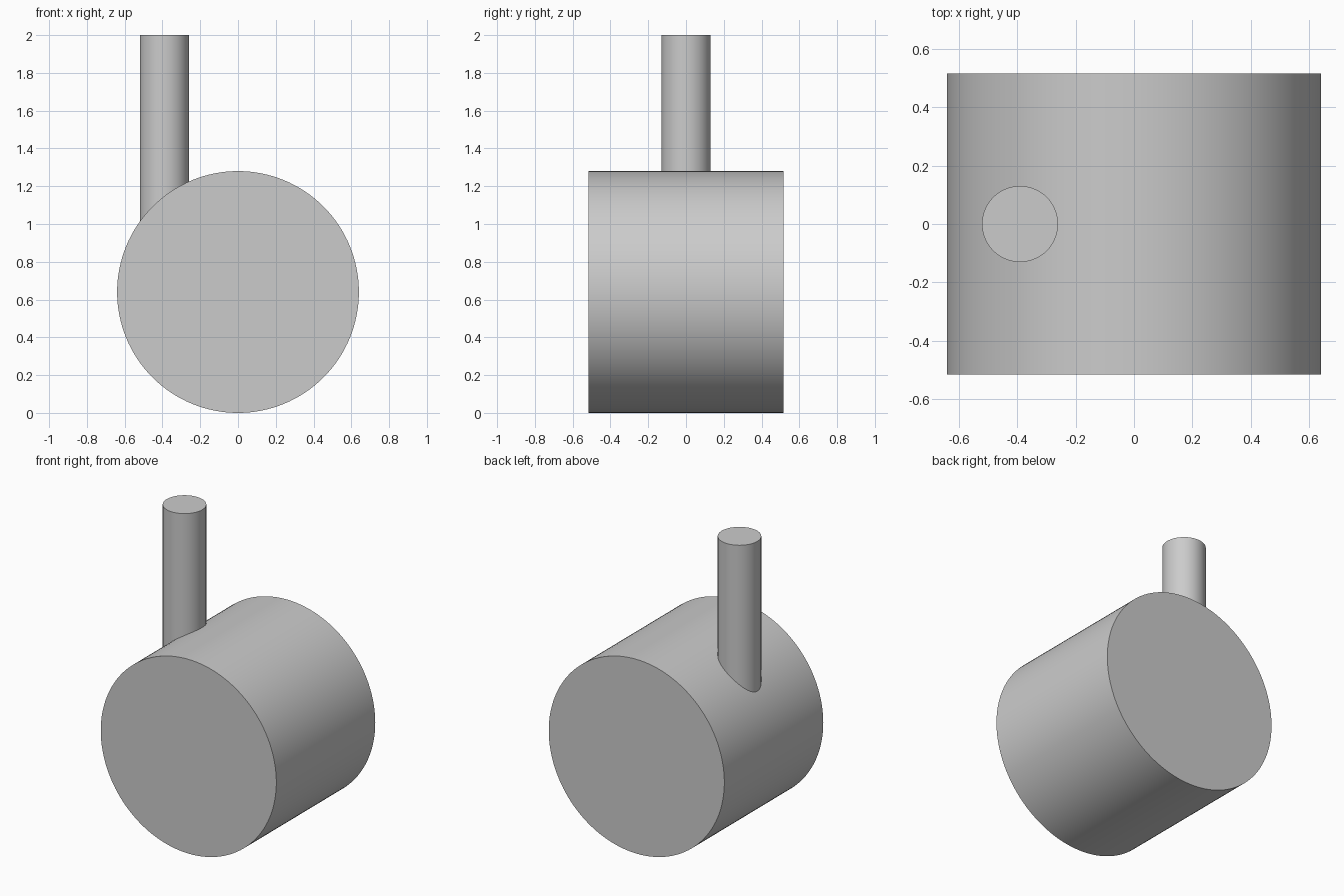
import bpy
import math

if "Cube" in bpy.data.objects:
    bpy.data.objects.remove(bpy.data.objects["Cube"], do_unlink=True)

# One plain grey for the whole model
grey = bpy.data.materials.new("plain_grey")
grey.use_nodes = True
colour = (0.6, 0.6, 0.6, 1)
grey.diffuse_color = colour
grey.node_tree.nodes["Principled BSDF"].inputs["Base Color"].default_value = colour


def cylinder(name, radius, depth, location, rotation=(0, 0, 0)):
    bpy.ops.mesh.primitive_cylinder_add(
        vertices=128, radius=radius, depth=depth,
        location=location, rotation=rotation)
    obj = bpy.context.object
    obj.name = name
    obj.data.materials.append(grey)
    bpy.ops.object.transform_apply(location=False, rotation=True, scale=True)
    bpy.ops.object.shade_smooth_by_angle(angle=math.radians(30))
    return obj


# Drum lying along the front-to-back axis
drum_radius = 0.64
cylinder("drum", drum_radius, 1.03, (0, 0, drum_radius), (math.pi / 2, 0, 0))

# Upright pipe on the right shoulder, sunk a little into the drum
pipe_top, pipe_bottom = 2.0, 0.95
cylinder("upright_pipe", 0.13, pipe_top - pipe_bottom,
         (-0.39, 0, (pipe_top + pipe_bottom) / 2))
